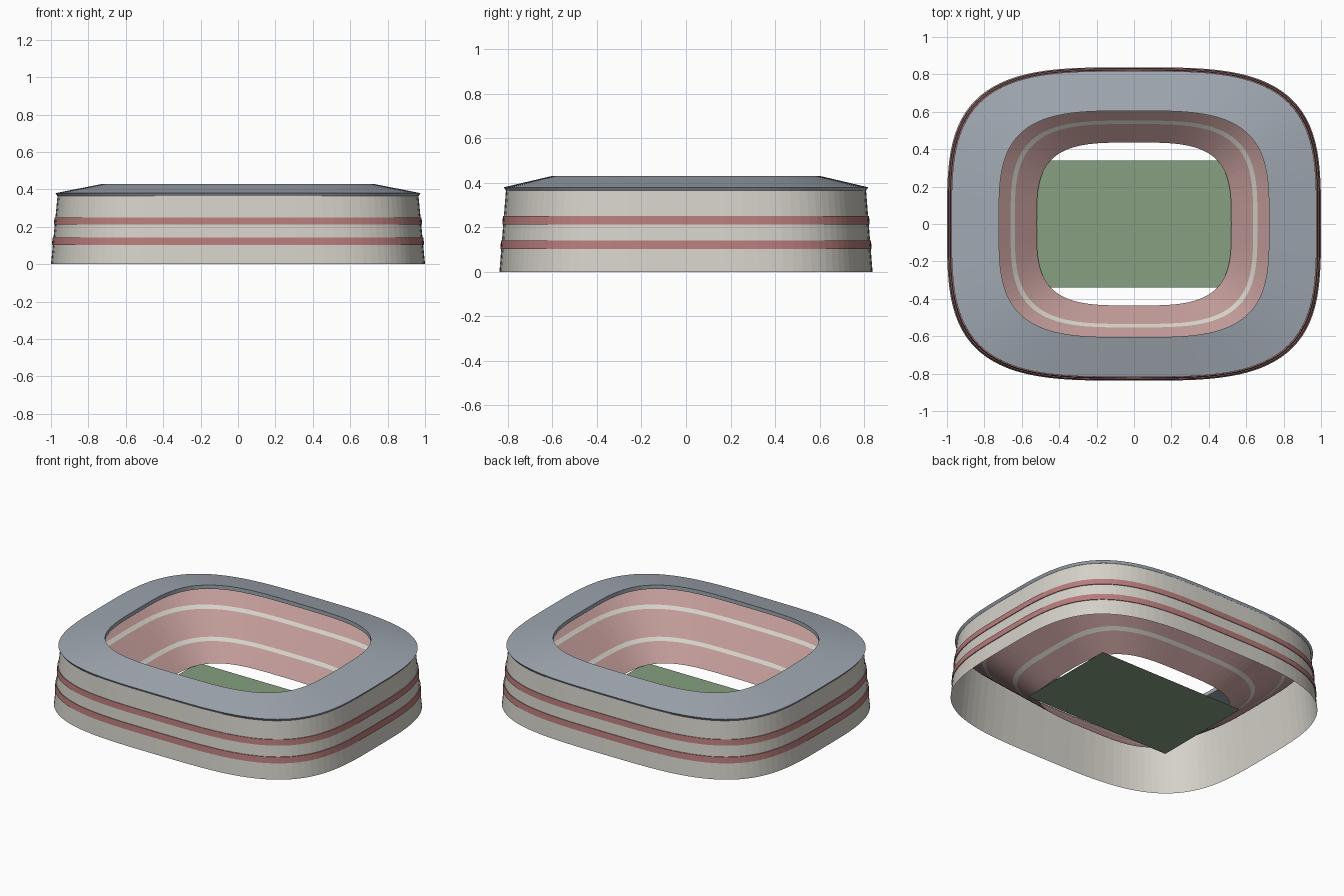
import bpy
import math

cube = bpy.data.objects.get("Cube")
if cube:
    bpy.data.objects.remove(cube, do_unlink=True)

SEGMENTS = 96
EXPONENT = 3.5
DEPTH = 0.838  # plan depth relative to width


def material(name, color):
    mat = bpy.data.materials.new(name)
    mat.use_nodes = True
    mat.diffuse_color = (*color, 1)
    shader = mat.node_tree.nodes["Principled BSDF"]
    shader.inputs["Base Color"].default_value = (*color, 1)
    shader.inputs["Roughness"].default_value = 0.8
    return mat


pale = material("pale concrete", (0.66, 0.64, 0.58))
red = material("dusty red", (0.48, 0.20, 0.20))
rose = material("rose seating", (0.52, 0.32, 0.31))
grey = material("blue grey roof", (0.35, 0.39, 0.44))
green = material("grass green", (0.24, 0.35, 0.22))


def build(name, verts, faces, mats):
    mesh = bpy.data.meshes.new(name)
    mesh.from_pydata(verts, [], faces)
    for mat in mats:
        mesh.materials.append(mat)
    obj = bpy.data.objects.new(name, mesh)
    bpy.context.collection.objects.link(obj)
    return obj


def rounded(value):
    return math.copysign(abs(value) ** (2 / EXPONENT), value)


def ring_sweep(name, profile, mats, closed=False, slots=None):
    """Sweep a (half width, height) profile around the rounded plan outline."""
    count = len(profile)
    verts = []
    for i in range(SEGMENTS):
        angle = math.tau * i / SEGMENTS
        cx, cy = rounded(math.cos(angle)), rounded(math.sin(angle))
        verts += [(r * cx, r * DEPTH * cy, z) for r, z in profile]
    faces, indices = [], []
    for i in range(SEGMENTS):
        a, b = i * count, (i + 1) % SEGMENTS * count
        for j in range(count if closed else count - 1):
            k = (j + 1) % count
            faces.append((a + j, b + j, b + k, a + k))
            indices.append(slots[j] if slots else 0)
    obj = build(name, verts, faces, mats)
    obj.data.polygons.foreach_set("material_index", indices)
    return obj


# Outer wall, leaning slightly inward
WALL_TOP = 0.367


def wall_radius(z):
    return 1.0 - 0.035 * z / WALL_TOP


ring_sweep("outer_wall", [(1.0, 0), (wall_radius(WALL_TOP), WALL_TOP)], [pale])

# Raised bands around the wall
for name, low, high in (("lower_band", 0.103, 0.142), ("upper_band", 0.213, 0.25)):
    inner = [(wall_radius(z), z) for z in (low, high)]
    outer = [(r + 0.005, z) for r, z in inner]
    ring_sweep(name, [inner[0], *outer, inner[1]], [red])

# Sloping seating bowl with two pale walkways
bowl_heights = (0.34, 0.252, 0.235, 0.125, 0.108, 0.02)
bowl = [(0.52 + (z - 0.02) / 0.75, z) for z in bowl_heights]
ring_sweep("seating_bowl", bowl, [rose, pale], slots=[0, 1, 0, 1, 0])

# Roof ring rising toward its inner opening
roof = [(0.966, 0.365), (0.976, 0.38), (0.722, 0.43), (0.722, 0.405)]
ring_sweep("roof", roof, [grey], closed=True)

# Playing field
fx, fy, fz = 0.525, 0.34, 0.005
build("playing_field",
      [(-fx, -fy, fz), (fx, -fy, fz), (fx, fy, fz), (-fx, fy, fz)],
      [(0, 1, 2, 3)], [green])
